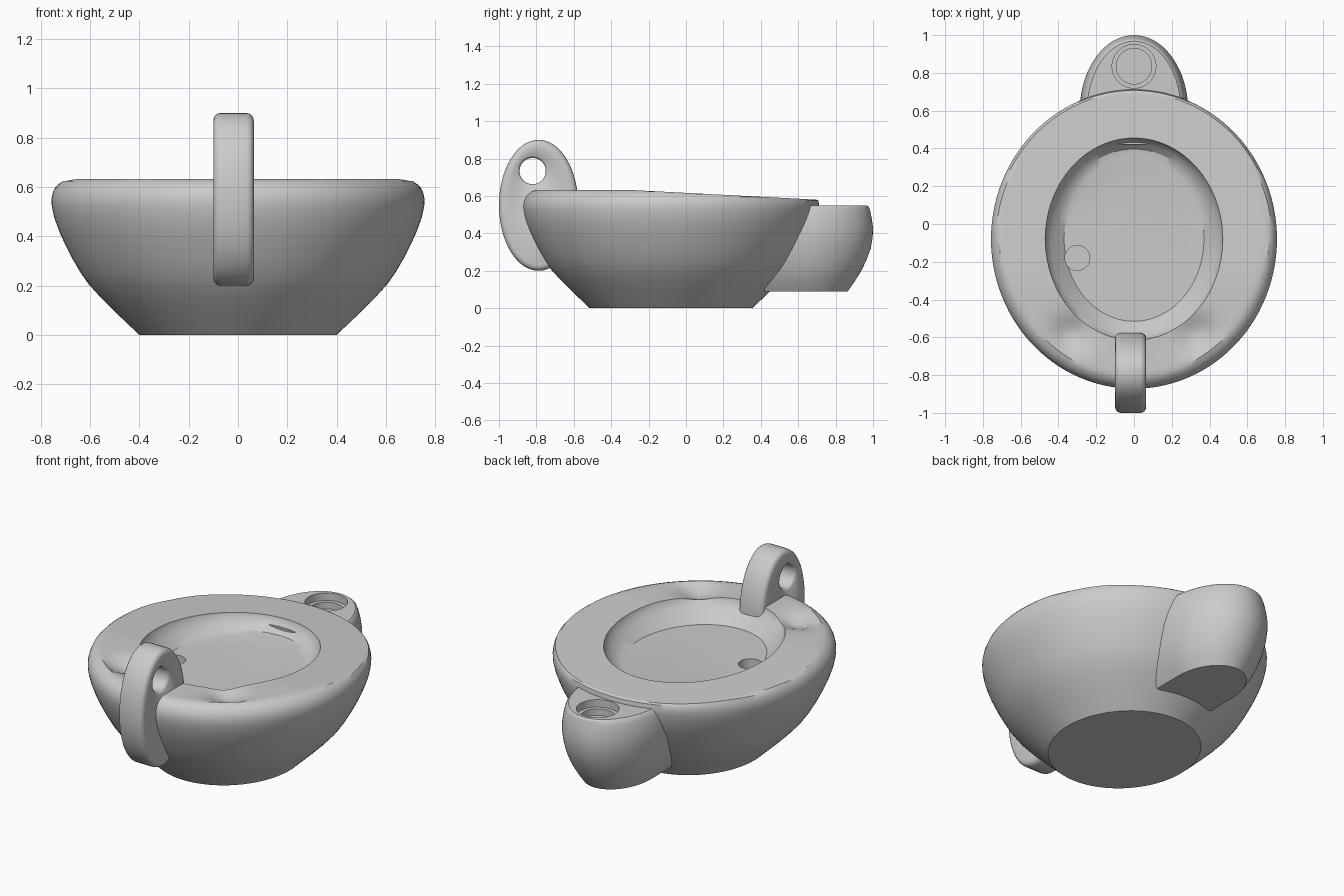
import bpy, bmesh, math

if "Cube" in bpy.data.objects:
    bpy.data.objects.remove(bpy.data.objects["Cube"])

clay = bpy.data.materials.new("grey clay")
clay.diffuse_color = (0.6, 0.6, 0.6, 1)
clay.use_nodes = True
clay.node_tree.nodes["Principled BSDF"].inputs["Base Color"].default_value = clay.diffuse_color
CY = -0.08  # centre of the bowl along y


def finish(name, bm):
    bmesh.ops.recalc_face_normals(bm, faces=bm.faces)
    me = bpy.data.meshes.new(name)
    bm.to_mesh(me)
    bm.free()
    ob = bpy.data.objects.new(name, me)
    bpy.context.collection.objects.link(ob)
    me.materials.append(clay)
    return ob


def activate(ob):
    bpy.ops.object.select_all(action='DESELECT')
    ob.select_set(True)
    bpy.context.view_layer.objects.active = ob


def smooth(ob, angle=32):
    activate(ob)
    bpy.ops.object.shade_smooth_by_angle(angle=math.radians(angle))


def loft(name, rings):
    """Skin closed rings of points and cap both ends."""
    bm = bmesh.new()
    vs = [[bm.verts.new(p) for p in r] for r in rings]
    n = len(vs[0])
    for a, b in zip(vs, vs[1:]):
        for i in range(n):
            j = (i + 1) % n
            bm.faces.new((a[i], a[j], b[j], b[i]))
    bm.faces.new(vs[0])
    bm.faces.new(vs[-1])
    return finish(name, bm)


def drill(ob, x, y, r, z0, z1):
    """Cut a vertical round hole."""
    bm = bmesh.new()
    bmesh.ops.create_cone(bm, cap_ends=True, segments=40, radius1=r, radius2=r, depth=z1 - z0)
    bmesh.ops.translate(bm, verts=bm.verts, vec=(x, y, (z0 + z1) / 2))
    cut = finish("hole_cutter", bm)
    cut.hide_render = True
    m = ob.modifiers.new("hole", 'BOOLEAN')
    m.operation, m.solver, m.object = 'DIFFERENCE', 'EXACT', cut
    activate(ob)
    bpy.ops.object.modifier_apply(modifier=m.name)
    bpy.data.objects.remove(cut)


# --- bowl: oval rings, with the top sloping down towards the spout
def top_z(y):
    return 0.632 - max(0, y + 0.3) * 0.052


def oval(rx, ry, zf, n=112):
    pts = []
    for i in range(n):
        a = 2 * math.pi * i / n
        x, y = rx * math.cos(a), CY + ry * math.sin(a)
        pts.append((x, y, zf(x, y)))
    return pts


def dented(x, y):  # worn hollows in the rim either side of the handle
    d = sum(math.exp(-((x - s * 0.33) / 0.1) ** 2 - ((y + 0.58) / 0.09) ** 2) for s in (-1, 1))
    return top_z(y) - 0.045 * d


outer = [(0.40, 0), (0.50, 0.095), (0.555, 0.15), (0.605, 0.205), (0.64, 0.255), (0.672, 0.31),
         (0.70, 0.365), (0.725, 0.42), (0.745, 0.475), (0.755, 0.52), (0.757, 0.55),
         (0.752, 0.575), (0.743, 0.595), (0.73, 0.61), (0.712, 0.624), (0.69, 0.632)]
rings = [oval(r, r + 0.035, lambda x, y, z=z: min(z, top_z(y))) for r, z in outer]
for k in range(1, 8):
    t = k / 7
    rings.append(oval(0.69 - 0.22 * t, 0.725 - 0.19 * t, dented))
for rx, drop in ((0.464, 0.022), (0.44, 0.05), (0.41, 0.08)):
    rings.append(oval(rx, rx + 0.067, lambda x, y, d=drop: max(0.512, top_z(y) - d)))
rings.append(oval(0.37, 0.435, lambda x, y: 0.51))
bowl = loft("bowl", rings)
drill(bowl, -0.30, -0.18, 0.066, 0.43, 0.58)
smooth(bowl)

# --- spout: rounded nose growing out of the back
spout_profile = [(0.09, 0.19, 0.865), (0.14, 0.222, 0.9), (0.20, 0.25, 0.938), (0.26, 0.268, 0.966),
                 (0.32, 0.28, 0.988), (0.38, 0.287, 0.998), (0.43, 0.286, 1.0),
                 (0.48, 0.279, 0.993), (0.52, 0.268, 0.985), (0.542, 0.258, 0.978), (0.55, 0.248, 0.968)]
rings = []
for z, w, tip in spout_profile:
    ring = [(w, 0.42, z)]
    for i in range(41):
        a = math.pi * i / 40
        ring.append((w * math.cos(a), 0.6 + (tip - 0.6) * math.sin(a), z))
    rings.append(ring + [(-w, 0.42, z)])
spout = loft("spout", rings)
drill(spout, 0, 0.835, 0.116, 0.505, 0.7)
drill(spout, 0, 0.835, 0.094, 0.465, 0.7)
smooth(spout)

# --- handle: upright oval disc with a finger hole and rounded edges
HX, HW, B = -0.018, 0.082, 0.03
rings = []
N = 64
section = [(math.cos(math.radians(q)), math.sin(math.radians(q))) for q in (0, 22.5, 45, 67.5, 90)]


def handle_ring(x, inset, hole):
    cy, cz, ry, rz = (-0.82, 0.733, 0.07, 0.07) if hole else (-0.788, 0.55, 0.212, 0.35)
    g = inset if hole else -inset
    return [(x, cy + (ry + g) * math.cos(2 * math.pi * i / N),
             cz + (rz + g) * math.sin(2 * math.pi * i / N)) for i in range(N)]


half = [(HW - B + B * s, B * (1 - c)) for c, s in section]
loop = [(HX - x, i, False) for x, i in reversed(half)] + [(HX + x, i, False) for x, i in half]
loop += [(HX + HW, 0.012, True), (HX + HW - 0.012, 0, True),
         (HX - HW + 0.012, 0, True), (HX - HW, 0.012, True)]
bm = bmesh.new()
vs = [[bm.verts.new(p) for p in handle_ring(*r)] for r in loop]
for k in range(len(vs)):
    a, b = vs[k], vs[(k + 1) % len(vs)]
    for i in range(N):
        j = (i + 1) % N
        bm.faces.new((a[i], a[j], b[j], b[i]))
handle = finish("handle", bm)
smooth(handle, 50)
